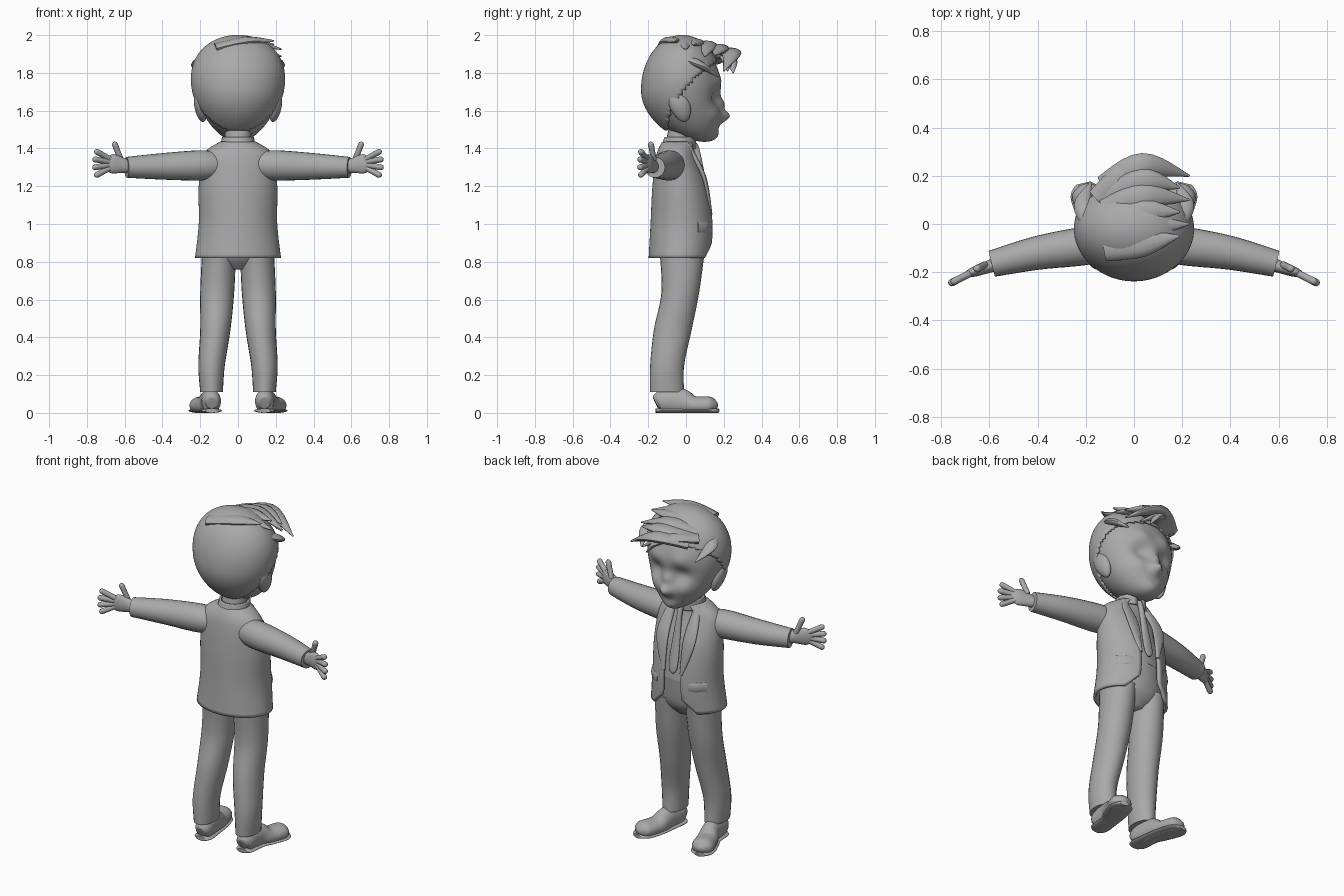
import bpy, bmesh, math
from mathutils import Vector

cube = bpy.data.objects.get("Cube")
if cube:
    bpy.data.objects.remove(cube)

grey = bpy.data.materials.new("plain_grey")
grey.use_nodes = True
grey.diffuse_color = (.4, .4, .4, 1)
grey.node_tree.nodes["Principled BSDF"].inputs["Base Color"].default_value = grey.diffuse_color
ahead, up = Vector((0, 1, 0)), Vector((0, 0, 1))
parts = []


def finish(name, bm, shell=0):
    """Turn a bmesh into a named grey object, with optional cloth thickness."""
    bmesh.ops.recalc_face_normals(bm, faces=bm.faces)
    mesh = bpy.data.meshes.new(name)
    bm.to_mesh(mesh)
    bm.free()
    mesh.materials.append(grey)
    part = bpy.data.objects.new(name, mesh)
    bpy.context.collection.objects.link(part)
    parts.append(part)
    if shell:
        modifier = part.modifiers.new("thickness", "SOLIDIFY")
        modifier.thickness = shell
        modifier.offset = 0


def spline(rows, steps):
    """Catmull-Rom rows between the given ones."""
    padded = [rows[0], *rows, rows[-1]]
    result = []
    for before, start, end, after in zip(padded, padded[1:], padded[2:], padded[3:]):
        for step in range(steps):
            t = step / steps
            result.append([b + t / 2 * (c - a + t * (2*a - 5*b + 4*c - d + t * (3*(b - c) + d - a)))
                           for a, b, c, d in zip(before, start, end, after)])
    return result + [rows[-1]]


def tube(name, rows, ref=ahead, level=False, sides=24, steps=6, opening=None, shell=0, rounded=False):
    """Skin sections (x, y, z, width, depth) along a path; a lone width makes a circle."""
    rows = [tuple(row) if len(row) == 5 else (*row, row[-1]) for row in rows]
    if rounded:
        last, previous = rows[-1], rows[-2]
        step = (Vector(last[:3]) - Vector(previous[:3])).normalized() * last[4] * .8
        rows.append((*(Vector(last[:3]) + step), last[3] * .3, last[4] * .3))
    rows = spline(rows, steps)
    spans = sides - 1 if opening else sides
    bm = bmesh.new()
    rings = []
    for index, (x, y, z, width, depth) in enumerate(rows):
        following, previous = rows[min(index + 1, len(rows) - 1)], rows[max(index - 1, 0)]
        along = up if level else (Vector(following[:3]) - Vector(previous[:3])).normalized()
        side = along.cross(ref).normalized()
        front = side.cross(along)
        gap = opening(z) if opening else 0
        ring = []
        for j in range(sides):
            angle = gap + (math.tau - 2 * gap) * j / spans
            point = Vector((x, y, z)) + side * width * math.sin(angle) + front * depth * math.cos(angle)
            point.z = max(point.z, 0)
            ring.append(bm.verts.new(point))
        rings.append(ring)
    for lower, upper in zip(rings, rings[1:]):
        for j in range(spans):
            k = (j + 1) % sides
            bm.faces.new((lower[j], lower[k], upper[k], upper[j]))
    if not opening:
        bm.faces.new(rings[0])
        bm.faces.new(rings[-1])
    finish(name, bm, shell)


def pair(name, rows, **options):
    """Build a part and its mirror image."""
    for label, sign in (("left_", 1), ("right_", -1)):
        tube(label + name, [(sign * row[0], *row[1:]) for row in rows], **options)


def ball(segments):
    bm = bmesh.new()
    bmesh.ops.create_uvsphere(bm, u_segments=segments, v_segments=segments, radius=1)
    return bm


def head_form(size):
    """Rounded skull that narrows and moves forward towards the chin."""
    bm = ball(72)
    for vert in bm.verts:
        x, y, z = vert.co
        vert.co = (x * size * (.23 + .05 * z),
                   y * size * .205 - .02 + .1 * min(z, 0) ** 2,
                   1.71 + z * size * .275)
    return bm


# Head: nose, mouth, chin, eye sockets, brows and cheeks as soft pushes
skull = head_form(1)
bumps = [(0, 1.57, .035, .05), (0, 1.64, .03, .02), (0, 1.51, .04, -.01), (0, 1.45, .06, .02)]
for sign in (1, -1):
    bumps += [(sign * .08, 1.67, .05, -.03), (sign * .08, 1.76, .05, .015), (sign * .1, 1.58, .05, .015)]
for vert in skull.verts:
    if vert.co.y > 0:
        vert.co.y += sum(push * math.exp(-((vert.co.x - x) ** 2 + (vert.co.z - z) ** 2) / radius ** 2)
                         for x, z, radius, push in bumps)
finish("head", skull)

# Hair cap, trimmed along a curved hairline
cap = head_form(1.04)
face_area = []
for face in cap.faces:
    centre = face.calc_center_median()
    if centre.z < 1.5 or centre.y > 2 * (centre.z - 1.5) ** 2 - .1:
        face_area.append(face)
bmesh.ops.delete(cap, geom=face_area, context="FACES")
finish("hair_cap", cap, shell=.01)

# Ears: flattened balls, wider at the top
for label, sign in (("left_ear", 1), ("right_ear", -1)):
    ear = ball(24)
    for vert in ear.verts:
        x, y, z = vert.co
        vert.co = (sign * (.2 + .015 * z + .03 * x), .055 * y * (1 + .2 * z) - .03 - .02 * z, 1.615 + .075 * z)
    finish(label, ear)


# Hair locks swept sideways, falling lower towards the fringe
def lock(name, root, middle, tip, width):
    tube(name, [(*root, width, width / 2), (*middle, width, width / 2), (*tip, .004)], ref=up, sides=12)


count = 6
for i in range(count):
    t = i / (count - 1)
    y = .25 * t - .1
    long = .04 * (i % 2)
    drop = .12 * t * t
    lock("hair_lock_%d" % i, (-.12, y, 1.93 - drop / 2), (.04, y + .07 * t + .02, 1.965 - drop / 2),
         (.19 + long, y + .05, 1.97 - drop - long), .055)
lock("fringe_roll", (-.15, .1, 1.89), (-.02, .21, 1.9), (.14, .22, 1.81), .05)
lock("fringe_tip", (-.08, .12, 1.9), (.02, .23, 1.88), (.09, .25, 1.8), .04)
for label, sign in (("left", 1), ("right", -1)):
    lock(label + "_temple_lock", (sign * .17, 0, 1.88), (sign * .21, .08, 1.84), (sign * .18, .17, 1.78), .04)

# Neck, open jacket and the shirt inside it
jacket = [(0, -.03, .82, .22, .16), (0, -.02, 1, .2, .16), (0, -.03, 1.2, .2, .14),
          (0, -.05, 1.36, .18, .1), (0, -.04, 1.43, .09, .08)]
tube("jacket", jacket, level=True, sides=56, shell=.016,
     opening=lambda z: .3 + max(z - 1.2, 0) + 5 * max(.9 - z, 0))
tube("shirt", [(x, y, z, .88 * width, .88 * depth) for x, y, z, width, depth in jacket[1:]], level=True)
tube("neck", [(0, -.05, 1.36, .07), (0, -.02, 1.52, .07)], level=True)
tube("shirt_collar", [(0, -.04, 1.4, .09), (0, -.03, 1.46, .08)], level=True, shell=.01, opening=lambda z: .2)
tube("tie", [(0, .04, 1.42, .02, .015), (0, .06, 1.38, .015), (0, .12, 1.1, .03, .01), (0, .13, 1.04, .005)])
pair("lapel", [(.06, .13, 1.05, .01), (.09, .095, 1.25, .04, .012), (.08, 0, 1.42, .02)])
pair("pocket_flap", [(.1, .12, .98, .03, .01), (.14, .1, .98, .03, .01), (.18, .06, .98, .03, .01)])

# Sleeves and palms
pair("sleeve", [(.1, -.07, 1.31, .07), (.2, -.09, 1.31, .08), (.4, -.12, 1.305, .07), (.59, -.165, 1.3, .055)],
     ref=up)
pair("palm", [(.57, -.165, 1.3, .03), (.61, -.18, 1.31, .025, .04), (.67, -.2, 1.32, .02, .05)],
     ref=up, rounded=True)


# Fingers fan out from the palm
def finger(name, start, angle, length):
    rows = []
    for t in (0, .5, .9):
        run = t * length * math.cos(angle)
        rows.append((start[0] + run, start[1] - run / 2, start[2] + t * length * math.sin(angle), .015))
    pair(name, rows, sides=12, rounded=True)


for i, name in enumerate(("index_finger", "middle_finger", "ring_finger", "little_finger")):
    finger(name, (.67, -.2, 1.34 - .013 * i), .5 - .33 * i, .1)
finger("thumb", (.62, -.17, 1.34), 1.2, .1)

# Trousers
tube("hips", [(0, -.02, .76, .06), (0, -.02, .84, .18, .12), (0, -.02, 1, .18, .14)], level=True)
pair("trouser_leg", [(.1, -.02, .86, .09, .12), (.11, -.03, .64, .09, .1), (.12, -.07, .44, .08, .1),
                     (.14, -.1, .25, .07, .09), (.14, -.1, .11, .06, .09)], level=True)

# Shoes, splayed outwards, on thin soles
shoe = [(.14, -.16, .05, .03, .03), (.14, -.13, .06, .05, .06), (.15, -.03, .06, .05, .07),
        (.17, .04, .04, .06, .05), (.2, .13, .04, .06, .045)]
pair("shoe", shoe, ref=up, rounded=True)
pair("sole", [(x, y, .012, width * 1.1, .012) for x, y, z, width, depth in shoe] + [(.21, .17, .012, .03, .012)],
     ref=up)

# Smooth shading that keeps the hems and cuffs sharp
bpy.ops.object.select_all(action="DESELECT")
for part in parts:
    part.select_set(True)
bpy.context.view_layer.objects.active = parts[0]
bpy.ops.object.shade_smooth_by_angle(angle=math.radians(50))
